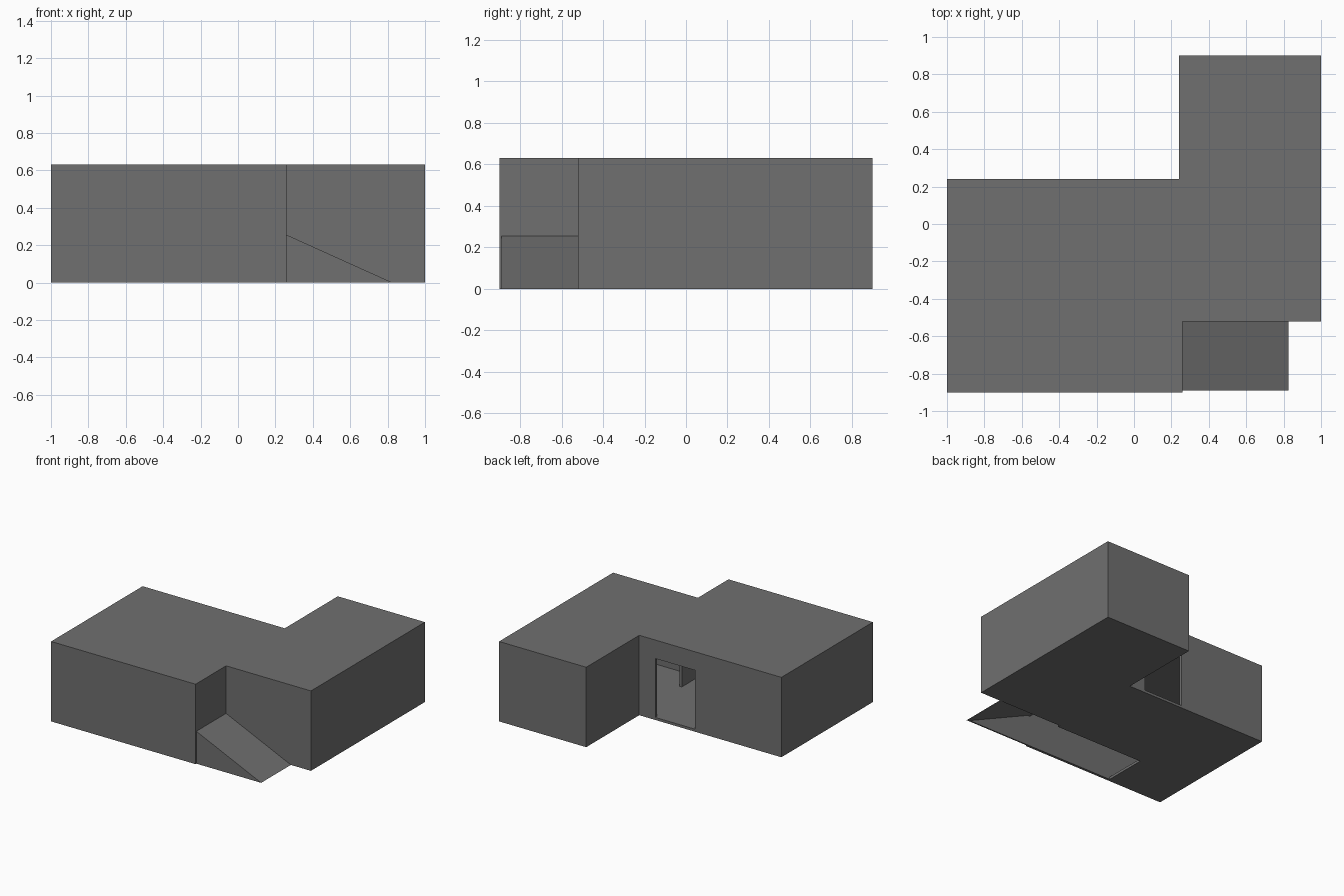
import bpy, bmesh

if "Cube" in bpy.data.objects:
    bpy.data.objects.remove(bpy.data.objects["Cube"])

T = 0.02          # wall thickness
TOP = 0.63        # roof level
RISE = 0.255      # high end of the hatch slope

grey = bpy.data.materials.new("concrete grey")
grey.diffuse_color = (0.16, 0.16, 0.16, 1)
grey.use_nodes = True
grey.node_tree.nodes["Principled BSDF"].inputs["Base Color"].default_value = grey.diffuse_color


def prism(name, base, vec):
    """Extrude a flat polygon (3D points) along vec into a closed solid."""
    bm = bmesh.new()
    face = bm.faces.new([bm.verts.new(p) for p in base])
    out = bmesh.ops.extrude_face_region(bm, geom=[face])
    verts = [g for g in out["geom"] if isinstance(g, bmesh.types.BMVert)]
    bmesh.ops.translate(bm, verts=verts, vec=vec)
    bmesh.ops.recalc_face_normals(bm, faces=bm.faces)
    mesh = bpy.data.meshes.new(name)
    bm.to_mesh(mesh)
    bm.free()
    mesh.materials.append(grey)
    obj = bpy.data.objects.new(name, mesh)
    bpy.context.collection.objects.link(obj)
    return obj


def slab(name, plan, z0, z1):
    return prism(name, [(x, y, z0) for x, y in plan], (0, 0, z1 - z0))


def box(name, x0, x1, y0, y1, z0, z1):
    return slab(name, [(x0, y0), (x1, y0), (x1, y1), (x0, y1)], z0, z1)


def wall_run(name, path, z0, z1):
    """Wall along a clockwise right-angled path, thickened to the inside."""
    normals = [((b[1] > a[1]) - (b[1] < a[1]), (b[0] < a[0]) - (b[0] > a[0]))
               for a, b in zip(path, path[1:])]
    inner = []
    for i, (x, y) in enumerate(path):
        near = normals[max(i - 1, 0):i + 1]
        inner.append((x + T * sum(n[0] for n in near),
                      y + T * sum(n[1] for n in near)))
    return slab(name, path + inner[::-1], z0, z1)


# floor slab, notched where the stairwell opens beneath the hatch
slab("floor", [(-1, -.9), (.26, -.9), (.26, -.88), (-.51, -.88), (-.51, -.54),
               (.26, -.54), (.26, -.52), (1, -.52), (1, .9), (.24, .9),
               (.24, .24), (-1, .24)], 0, T)

# outer walls, interrupted by the back doorway and the hatch opening
wall_run("right_walls", [(.10, .24), (.24, .24), (.24, .9), (1, .9),
                         (1, -.52), (.26, -.52)], T, TOP - .005)
wall_run("left_walls", [(.26, -.9), (-1, -.9), (-1, .24), (-.245, .24)],
         T, TOP - .005)
box("door_header", -.245, .10, .24 - T, .24, .484, TOP - .005)
box("wall_above_hatch", .26 - T, .26, -.88, -.52, RISE - .01, TOP - .005)

# short inner partition seen through the doorway
box("partition", .24, .26, -.50, -.29, T, TOP - .005)

# flat roof
slab("roof", [(-1, -.9), (.26, -.9), (.26, -.52), (1, -.52), (1, .9),
              (.24, .9), (.24, .24), (-1, .24)], TOP - .005, TOP)

# sloping hatch, open underneath, with a triangular cheek in front
prism("hatch_slope", [(.26, -.89, RISE), (.825, -.89, 0), (.805, -.89, 0),
                      (.26, -.89, RISE - .01)], (0, .37, 0))
prism("hatch_cheek", [(.26, -.89, 0), (.805, -.89, 0), (.26, -.89, RISE - .01)],
      (0, .01, 0))
